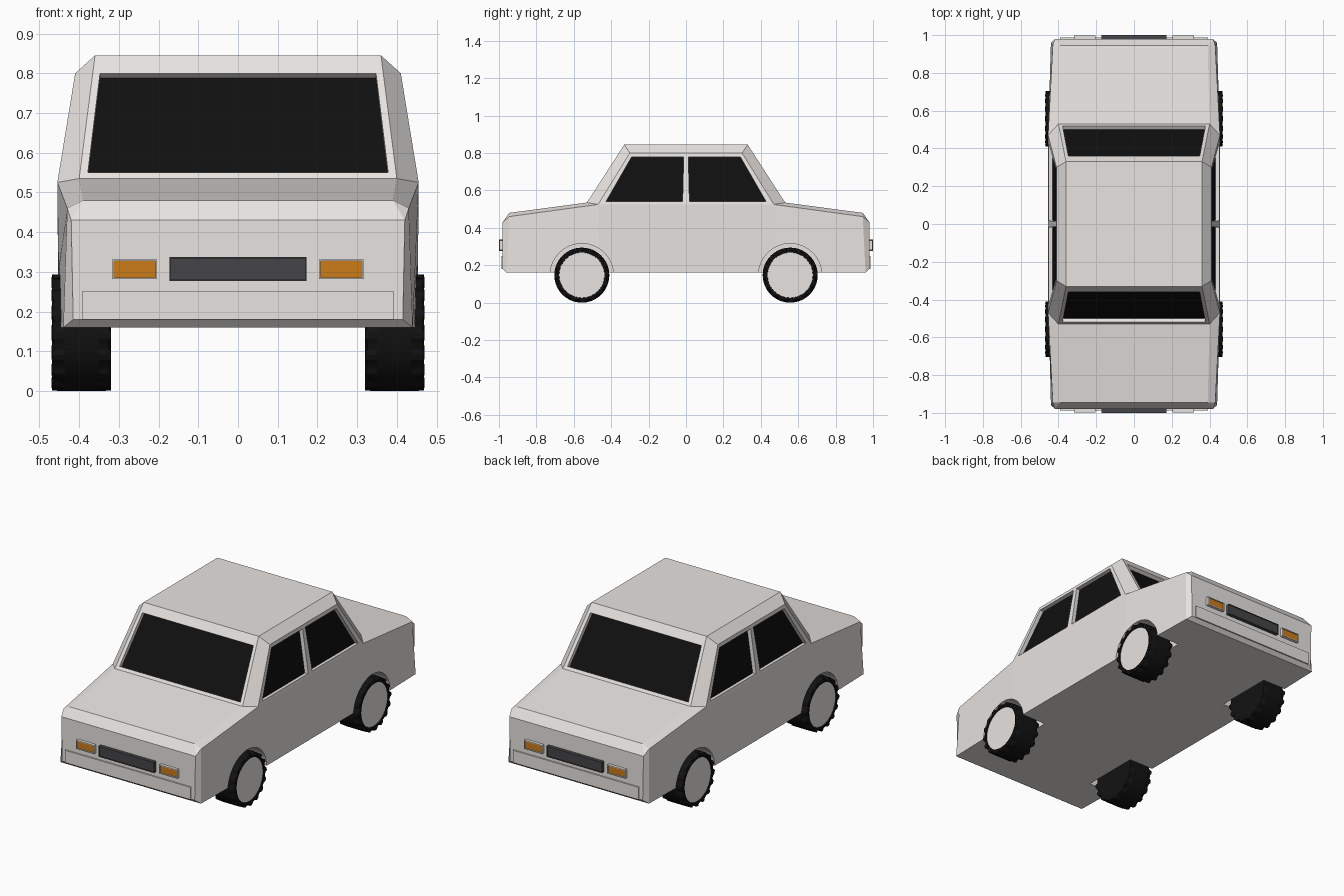
import bpy, bmesh, math
from mathutils import Vector

if "Cube" in bpy.data.objects:
    bpy.data.objects.remove(bpy.data.objects["Cube"])


def material(name, rgb):
    m = bpy.data.materials.new(name)
    m.diffuse_color = (*rgb, 1)
    m.use_nodes = True
    m.node_tree.nodes["Principled BSDF"].inputs["Base Color"].default_value = m.diffuse_color
    return m


PAINT = material("paint", (0.80, 0.77, 0.75))
GLASS = material("dark_glass", (0.005, 0.005, 0.005))
RUBBER = material("rubber", (0.006, 0.006, 0.006))
AMBER = material("amber", (0.60, 0.20, 0.01))
DARK = material("grille_dark", (0.06, 0.06, 0.065))


def finish(name, bm, mats):
    bmesh.ops.remove_doubles(bm, verts=bm.verts, dist=1e-5)
    bmesh.ops.recalc_face_normals(bm, faces=bm.faces)
    me = bpy.data.meshes.new(name)
    bm.to_mesh(me)
    bm.free()
    for m in mats:
        me.materials.append(m)
    ob = bpy.data.objects.new(name, me)
    bpy.context.collection.objects.link(ob)
    return ob


# Body shell: corner points of one quarter (right side, front half)
b0, s0 = (.415, -.98, .18), (.42, -.98, .43)
b1, s1, t1 = (.44, -.96, .16), (.43, -.945, .46), (.39, -.945, .48)
bm_, s2, t2 = (.452, -.47, .16), (.455, -.47, .525), (.40, -.53, .535)
s3, t3 = (.41, -.30, .80), (.36, -.33, .845)
bc, s2c, s3c, t3c = (.452, 0, .16), (.455, 0, .525), (.41, 0, .80), (.36, 0, .845)

body = bmesh.new()


def add(pts, mat=0):
    f = body.faces.new([body.verts.new(p) for p in pts])
    f.material_index = mat


def window(quad, u0, u1, v0, v1, depth=.022):
    """Quad with a recessed glass pane; corners run bottom-left round to top-left."""
    a, b, c, d = [Vector(p) for p in quad]
    at = lambda u, v: a.lerp(b, u).lerp(d.lerp(c, u), v)
    inner = [at(u0, v0), at(u1, v0), at(u1, v1), at(u0, v1)]
    n = (b - a).cross(d - a).normalized()
    if n.dot(a - Vector((0, 0, .4))) > 0:
        n = -n
    pane = [p + n * depth for p in inner]
    outer = [a, b, c, d]
    for i in range(4):
        j = (i + 1) % 4
        add([outer[i], outer[j], inner[j], inner[i]])
        add([inner[i], inner[j], pane[j], pane[i]])
    add(pane, 1)


for sy in (1, -1):
    for sx in (1, -1):
        flip = lambda pts: [(x * sx, y * sy, z) for x, y, z in pts]
        for pts in ([b0, b1, s1, s0], [s0, s1, t1], [b1, bm_, s2, s1],
                    [bm_, bc, s2c, s2], [s1, s2, t2, t1], [s2, s3, t3, t2],
                    [s3, s3c, t3c, t3]):
            add(flip(pts))
        window(flip([s2, s2c, s3c, s3]), .07, .96, .055, .927)
    # Panels spanning the full width
    span = lambda pts: ([(x, y * sy, z) for x, y, z in pts] +
                        [(-x, y * sy, z) for x, y, z in reversed(pts)])
    for pts in ([b0, s0], [s0, t1], [b0, b1], [t1, t2], [t3, t3c], [b1, bm_, bc]):
        add(span(pts))
    r = span([t2, t3])
    window([r[0], r[3], r[2], r[1]], .025, .975, .05, .855)
car_body = finish("car_body", body, [PAINT, GLASS])


# Wheel wells cut out of the body
WHEEL_Y, WHEEL_Z, WHEEL_R = .557, .147, .147
for sx in (1, -1):
    for sy in (1, -1):
        bpy.ops.mesh.primitive_cylinder_add(
            vertices=32, radius=.17, depth=.3,
            location=(sx * .45, sy * WHEEL_Y, .146), rotation=(0, math.pi / 2, 0))
        cut = bpy.context.object
        cut.name = "wheel_well_cutter"
        cut.hide_render = True
        cut.hide_set(True)
        mod = car_body.modifiers.new("wheel_well", 'BOOLEAN')
        mod.operation = 'DIFFERENCE'
        mod.solver = 'EXACT'
        mod.object = cut


# Wheels: lathed tyre with notched shoulders, plus a pale flat hub
def wheel(sx, sy):
    n = 64
    bm = bmesh.new()
    rings = []
    # (x, radius, notched x, notched radius)
    for x, r, nx, nr in ((.32, .12, .32, .12), (.32, .146, .326, .137),
                         (.350, .147, .350, .147), (.437, .147, .437, .147),
                         (.468, .146, .462, .137), (.470, .134, .468, .132),
                         (.467, .122, .467, .122), (.445, .122, .445, .122)):
        ring = []
        for k in range(n):
            px, pr = (x, r) if k % 4 < 2 else (nx, nr)
            a = 2 * math.pi * k / n
            ring.append(bm.verts.new((sx * px, sy * WHEEL_Y + pr * math.cos(a),
                                      WHEEL_Z + pr * math.sin(a))))
        rings.append(ring)
    for p, q in zip(rings, rings[1:]):
        for k in range(n):
            j = (k + 1) % n
            bm.faces.new((p[k], p[j], q[j], q[k]))
    bm.faces.new(rings[0])
    bm.faces.new(rings[-1])
    finish("tyre", bm, [RUBBER])
    bpy.ops.mesh.primitive_cylinder_add(
        vertices=32, radius=.1215, depth=.03,
        location=(sx * .446, sy * WHEEL_Y, WHEEL_Z), rotation=(0, math.pi / 2, 0))
    bpy.context.object.name = "hub"
    bpy.context.object.data.materials.append(PAINT)


for sx in (1, -1):
    for sy in (1, -1):
        wheel(sx, sy)


# Front and rear fittings: boxes with an optional recessed outer face
def fitting(name, x0, x1, z0, z1, y_out, sy, mats, rim=0, depth=0):
    bm = bmesh.new()
    bmesh.ops.create_cube(bm, size=1)
    for v in bm.verts:
        v.co = ((x0 + x1) / 2 + v.co.x * (x1 - x0),
                sy * ((y_out + .965) / 2 - v.co.y * (y_out - .965)) * -1,
                (z0 + z1) / 2 + v.co.z * (z1 - z0))
    bmesh.ops.recalc_face_normals(bm, faces=bm.faces)
    if rim:
        face = max(bm.faces, key=lambda f: -sy * f.calc_center_median().y)
        bmesh.ops.inset_individual(bm, faces=[face], thickness=rim)
        out = bmesh.ops.extrude_discrete_faces(bm, faces=[face])["faces"][0]
        for v in out.verts:
            v.co.y += sy * depth
        out.material_index = len(mats) - 1
    finish(name, bm, mats)


for sy in (1, -1):
    fitting("bumper", -.393, .393, .18, .25, .987, sy, [PAINT])
    fitting("grille", -.173, .173, .277, .337, 1.0, sy, [DARK], .005, .004)
    for sx in (1, -1):
        xa, xb = sorted((sx * .204, sx * .317))
        fitting("headlight", xa, xb, .282, .331, .997, sy, [PAINT, AMBER], .006, .005)
